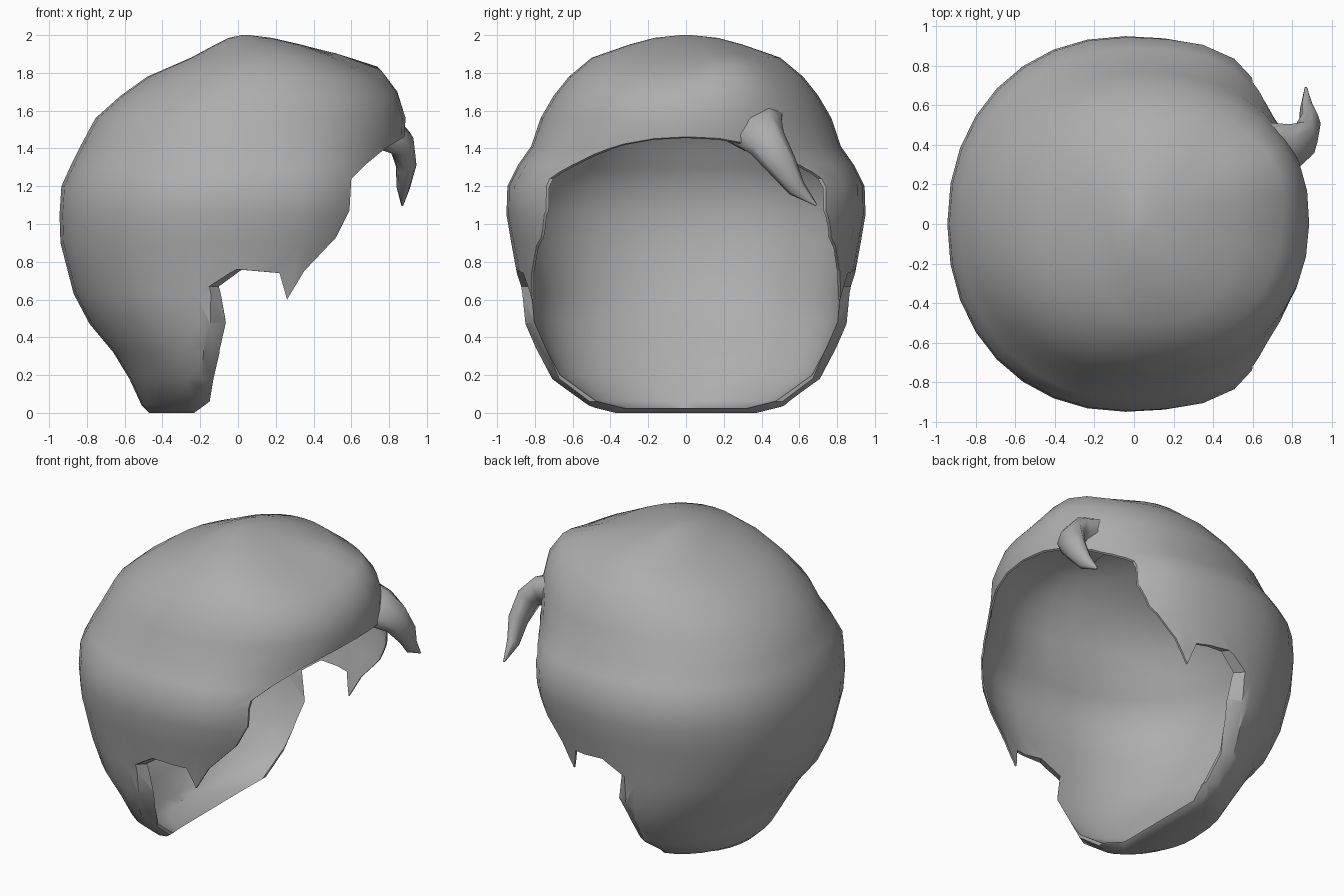
import bpy, bmesh, math
from mathutils import Vector

if "Cube" in bpy.data.objects:
    bpy.data.objects.remove(bpy.data.objects["Cube"])

SEGS = 32

def make_object(name, bm):
    bmesh.ops.recalc_face_normals(bm, faces=bm.faces)
    me = bpy.data.meshes.new(name)
    bm.to_mesh(me)
    bm.free()
    ob = bpy.data.objects.new(name, me)
    bpy.context.collection.objects.link(ob)
    return ob

def loft(name, rings):
    # bridge successive closed rings and cap both ends
    bm = bmesh.new()
    rows = [[bm.verts.new(p) for p in r] for r in rings]
    for a, b in zip(rows, rows[1:]):
        for i in range(len(a)):
            j = (i + 1) % len(a)
            bm.faces.new((a[i], a[j], b[j], b[i]))
    bm.faces.new(rows[0])
    bm.faces.new(rows[-1])
    return make_object(name, bm)

def swell(p, centre, radius, amount, axis):
    d = (p - Vector(centre)).length / radius
    return Vector(axis).normalized() * amount * math.exp(-d * d)

def head_ring(z, back, front, half, inset=0.0, z_out=None):
    cx, a, b = (back + front) / 2, (front - back) / 2, half
    ring = []
    for i in range(SEGS):
        t = 2 * math.pi * i / SEGS
        c, s = math.cos(t), math.sin(t)
        p = Vector((cx + a * math.copysign(abs(c) ** 0.94, c),
                    b * math.copysign(abs(s) ** 0.94, s), z))
        # temple fullness and the raised quiff above the loose lock
        side = 1 if p.y > 0 else -1
        q = p + swell(p, (0.46, 0.80 * side, 1.14), 0.25, 0.05, (0.5, side, 0))
        if not inset:
            q += swell(p, (0.66, 0.26, 1.76), 0.22, 0.07, (0.6, 0.1, 0.8))
        # shell thins out towards the fringe and sideburns
        thin = min(1, max(0.18, 1 - (p.x + 0.05) / 0.3))
        q -= Vector((c, s, 0)) * inset * thin
        if z_out is not None:
            q.z = z_out
        ring.append(q)
    return ring

# height, back x, front x, half width
levels = [(0.00, -0.47, 0.30, 0.40), (0.04, -0.51, 0.32, 0.54), (0.18, -0.575, 0.45, 0.73),
          (0.32, -0.66, 0.58, 0.80), (0.47, -0.785, 0.70, 0.86), (0.63, -0.87, 0.78, 0.875),
          (0.90, -0.94, 0.85, 0.925), (1.05, -0.945, 0.86, 0.95), (1.20, -0.935, 0.87, 0.945),
          (1.31, -0.885, 0.875, 0.89), (1.41, -0.835, 0.88, 0.82), (1.56, -0.755, 0.885, 0.77),
          (1.68, -0.62, 0.84, 0.70), (1.78, -0.48, 0.74, 0.62), (1.88, -0.25, 0.53, 0.50),
          (1.95, -0.12, 0.33, 0.30), (1.985, -0.05, 0.18, 0.17), (2.00, 0.02, 0.06, 0.03)]

hair = loft("hair_cap", [head_ring(*l) for l in levels])

# hollow for the head, with a thin floor curling under the nape
hollow = loft("head_hollow", [head_ring(*l, 0.055, 1 + (l[0] - 1) * (0.95 if l[0] > 1 else 0.975))
                              for l in levels[:-2]])

# side outline of fringe, sideburns and nape: x, z, half width there, rim slant
outline = [(1.3, 1.46, .9, 0), (0.88, 1.46, .9, 0), (0.78, 1.40, .9, 0), (0.67, 1.31, .9, 0),
           (0.60, 1.24, .9, 0), (0.59, 1.07, .9, 0), (0.52, 0.93, .9, 0), (0.35, 0.75, .9, 0),
           (0.26, 0.60, .9, 0), (0.22, 0.74, .9, 0), (0.01, 0.76, .9, .02), (-0.13, 0.67, .88, .03),
           (-0.11, 0.48, .86, .05), (-0.18, 0.18, .73, .05), (-0.21, 0.06, .57, .06),
           (-0.26, -0.02, .5, 0), (-0.26, -0.3, .5, 0), (1.3, -0.3, .9, 0)]

def cut_ring(side, drop, slant, flat=None):
    return [Vector((x + s * slant, side * (flat or w - drop), z)) for x, z, w, s in outline]

cutter = loft("hairline_cutter", [cut_ring(-1, 0, -1, 1.5), cut_ring(-1, 0, -1), cut_ring(-1, .06, 1),
                                  cut_ring(1, .06, 1), cut_ring(1, 0, -1), cut_ring(1, 0, -1, 1.5)])

for tool in (hollow, cutter):
    tool.hide_render = True
    m = hair.modifiers.new("cut", 'BOOLEAN')
    m.operation, m.solver, m.object = 'DIFFERENCE', 'EXACT', tool
    bpy.context.view_layer.objects.active = hair
    bpy.ops.object.modifier_apply(modifier=m.name)
    bpy.data.objects.remove(tool)

# loose lock growing out of the quiff and curling down: position, half width, half depth
path = [((0.62, 0.37, 1.52), 0.17, 0.12), ((0.79, 0.385, 1.49), 0.14, 0.09),
        ((0.865, 0.43, 1.43), 0.105, 0.07), ((0.89, 0.51, 1.31), 0.08, 0.055),
        ((0.875, 0.585, 1.19), 0.05, 0.035), ((0.87, 0.69, 1.10), 0.006, 0.006)]
rings = []
for k, (p, w, d) in enumerate(path):
    tan = (Vector(path[min(k + 1, 5)][0]) - Vector(path[max(k - 1, 0)][0])).normalized()
    wide = Vector((0, 0.85, 0.5))
    wide = (wide - tan * wide.dot(tan)).normalized()
    deep = wide.cross(tan)
    rings.append([Vector(p) + wide * w * math.cos(i * math.pi / 4)
                  + deep * d * math.sin(i * math.pi / 4) for i in range(8)])
lock = loft("loose_lock", rings)

# dark grey finish, smooth shading
grey = bpy.data.materials.new("dark_grey")
grey.diffuse_color = (0.42, 0.42, 0.42, 1)
grey.use_nodes = True
grey.node_tree.nodes["Principled BSDF"].inputs["Base Color"].default_value = grey.diffuse_color
for ob, angle in ((hair, 40), (lock, 70)):
    ob.data.materials.clear()
    ob.data.materials.append(grey)
    bpy.ops.object.select_all(action='DESELECT')
    ob.select_set(True)
    bpy.context.view_layer.objects.active = ob
    bpy.ops.object.shade_smooth_by_angle(angle=math.radians(angle))
